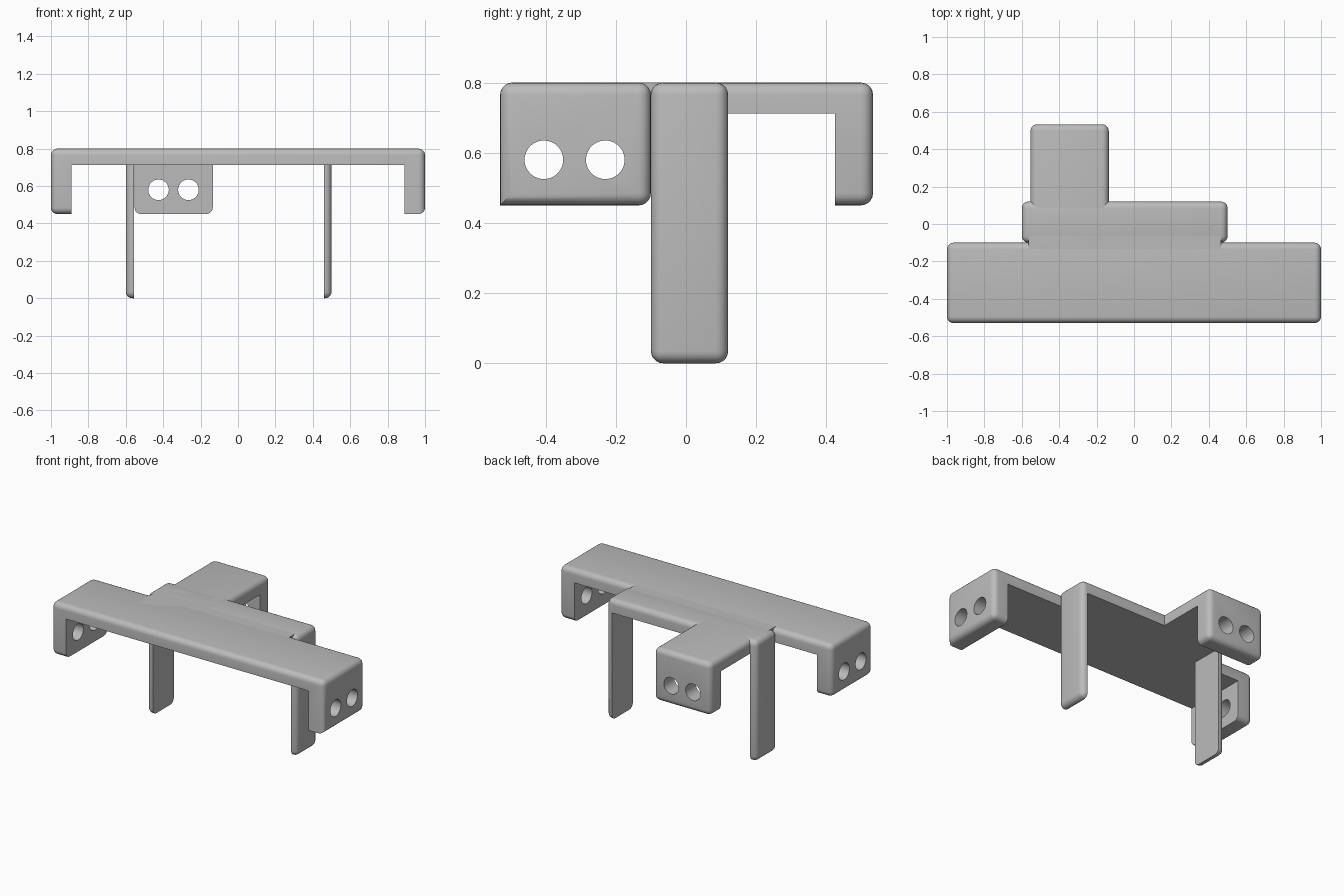
import bpy
import bmesh
from math import pi, radians
from mathutils import Matrix, Vector

if "Cube" in bpy.data.objects:
    bpy.data.objects.remove(bpy.data.objects["Cube"], do_unlink=True)

TOP, UNDER, LIP = 0.8, 0.712, 0.45
ROUND = 0.035

grey = bpy.data.materials.new("plain grey")
grey.use_nodes = True
grey.diffuse_color = (0.5, 0.5, 0.5, 1)
grey.node_tree.nodes["Principled BSDF"].inputs["Base Color"].default_value = (0.5, 0.5, 0.5, 1)


def add_object(name, bm):
    bmesh.ops.recalc_face_normals(bm, faces=bm.faces)
    mesh = bpy.data.meshes.new(name)
    bm.to_mesh(mesh)
    bm.free()
    obj = bpy.data.objects.new(name, mesh)
    bpy.context.collection.objects.link(obj)
    mesh.materials.append(grey)
    return obj


def activate(obj):
    bpy.ops.object.select_all(action="DESELECT")
    obj.select_set(True)
    bpy.context.view_layer.objects.active = obj


def bracket(name, profile, axis, start, end, inner, sharp=None):
    """Extrude a folded profile along x or y; round all edges not touching inner sides."""
    bm = bmesh.new()

    def place(p, d):
        return (p[0], d, p[1]) if axis == "y" else (d, p[0], p[1])

    a = [bm.verts.new(place(p, start)) for p in profile]
    b = [bm.verts.new(place(p, end)) for p in profile]
    bm.faces.new(a)
    bm.faces.new(b)
    count = len(profile)
    sides = [bm.faces.new((a[i], a[(i + 1) % count], b[(i + 1) % count], b[i]))
             for i in range(count)]
    keep = {e for i in inner for e in sides[i].edges}
    if sharp:
        keep |= {e for e in bm.edges if all(sharp(v.co) for v in e.verts)}
    bmesh.ops.recalc_face_normals(bm, faces=bm.faces)
    bmesh.ops.bevel(bm, geom=[e for e in bm.edges if e not in keep], offset=ROUND,
                    segments=5, profile=0.5, affect="EDGES", clamp_overlap=False)
    return add_object(name, bm)


def drill(obj, centre, direction):
    """Cut one round screw hole."""
    bm = bmesh.new()
    turn = Vector((0, 0, 1)).rotation_difference(Vector(direction)).to_matrix().to_4x4()
    bmesh.ops.create_cone(bm, cap_ends=True, segments=48, radius1=0.055, radius2=0.055,
                          depth=0.3, matrix=Matrix.Translation(centre) @ turn)
    cutter = add_object("hole_cutter", bm)
    cutter.hide_render = True
    mod = obj.modifiers.new("hole", "BOOLEAN")
    mod.operation = "DIFFERENCE"
    mod.solver = "EXACT"
    mod.object = cutter
    activate(obj)
    bpy.ops.object.modifier_apply(modifier=mod.name)
    bpy.data.objects.remove(cutter, do_unlink=True)


def u_profile(left, left_in, right_in, right, foot):
    return [(left, foot), (left, TOP), (right, TOP), (right, foot),
            (right_in, foot), (right_in, UNDER), (left_in, UNDER), (left_in, foot)]


def box(name, low, high):
    bm = bmesh.new()
    bmesh.ops.create_cube(bm, size=1)
    for v in bm.verts:
        v.co = [h if c > 0 else l for c, l, h in zip(v.co, low, high)]
    return add_object(name, bm)


# Long front span with a downturned lip at each end
front_span = bracket("front_span", u_profile(-1, -0.89, 0.89, 1, LIP), "y", -0.53, -0.1,
                     inner=(4, 5, 6),
                     sharp=lambda c: c.x > 0.8 and c.y < -0.5 and c.z < 0.5)

# Middle deck with its two thin legs
middle = bracket("middle_deck_and_legs", u_profile(-0.6, -0.555, 0.46, 0.5, 0), "y",
                 -0.1, 0.12, inner=(4, 5, 6))

# Rear tab with a downturned lip
tab_profile = [(-0.1, TOP), (0.533, TOP), (0.533, LIP), (0.425, LIP),
               (0.425, UNDER), (-0.1, UNDER)]
rear_tab = bracket("rear_tab", tab_profile, "x", -0.553, -0.135, inner=(3, 4, 5))

# Flat infill bridging the front span and the middle deck
infill = box("deck_infill", (-0.565, -0.3, UNDER), (0.465, 0.05, TOP))

# Screw holes in pairs through every lip
for y in (-0.405, -0.23):
    for x in (-0.95, 0.95):
        drill(front_span, (x, y, 0.58), (1, 0, 0))
for x in (-0.425, -0.265):
    drill(rear_tab, (x, 0.48, 0.58), (0, 1, 0))

for part in (front_span, middle, rear_tab, infill):
    activate(part)
    bpy.ops.object.shade_smooth_by_angle(angle=radians(30))
